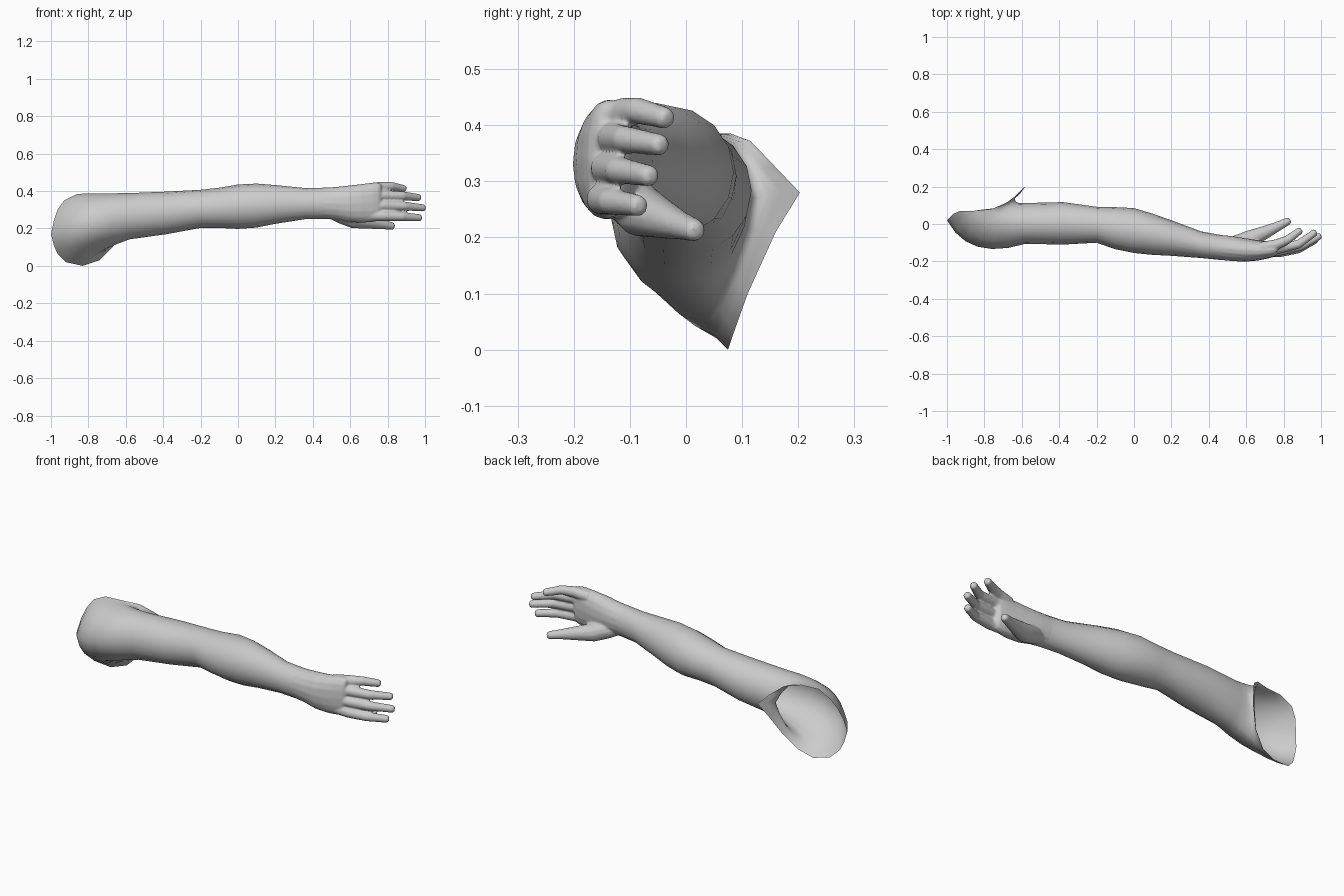
import bpy, bmesh, math
from mathutils import Vector

if "Cube" in bpy.data.objects:
    bpy.data.objects.remove(bpy.data.objects["Cube"])

SIDES = 16
skin = bpy.data.materials.new("skin grey")
skin.diffuse_color = (0.6, 0.6, 0.6, 1)
skin.use_nodes = True
skin.node_tree.nodes["Principled BSDF"].inputs["Base Color"].default_value = skin.diffuse_color


def ring(x, y0, y1, z0, z1, power=2.0):
    """Cross-section across x: starts at the back, then top, front, bottom."""
    pts = []
    for i in range(SIDES):
        a = 2 * math.pi * i / SIDES
        c, s = math.cos(a), math.sin(a)
        c = math.copysign(abs(c) ** (2 / power), c)
        s = math.copysign(abs(s) ** (2 / power), s)
        pts.append(Vector((x, (y0 + y1) / 2 + c * (y1 - y0) / 2,
                           (z0 + z1) / 2 + s * (z1 - z0) / 2)))
    return pts


def loft(bm, rings, caps):
    rows = [[bm.verts.new(p) for p in r] for r in rings]
    for a, b in zip(rows, rows[1:]):
        n = len(a)
        for i in range(n):
            j = (i + 1) % n
            bm.faces.new((a[i], a[j], b[j], b[i]))
    if caps:
        bm.faces.new(rows[0][::-1])
        bm.faces.new(rows[-1])


def digit(bm, path, radii):
    """Round tapered finger along a curved path, with a blunt tip."""
    path = [Vector(p) for p in path]
    tip_dir = (path[-1] - path[-2]).normalized()
    path.insert(-1, path[-1] - tip_dir * radii[-1] * 0.5)
    radii = radii + [radii[-1] * 0.65]
    rings = []
    for i, p in enumerate(path):
        d = (path[min(i + 1, len(path) - 1)] - path[max(i - 1, 0)]).normalized()
        u = Vector((0, 0, 1)).cross(d).normalized()
        v = d.cross(u)
        rings.append([p + (u * math.cos(t) + v * math.sin(t)) * radii[i]
                      for t in (2 * math.pi * k / 12 for k in range(12))])
    loft(bm, rings, True)


def make(name, bm):
    bmesh.ops.recalc_face_normals(bm, faces=bm.faces)
    me = bpy.data.meshes.new(name)
    bm.to_mesh(me)
    bm.free()
    me.materials.append(skin)
    ob = bpy.data.objects.new(name, me)
    bpy.context.collection.objects.link(ob)
    for p in me.polygons:
        p.use_smooth = True
    return ob


# Arm: open shoulder rim, flared shoulder, then upper arm and forearm
rim = [(-.58, .203, .28), (-.62, .16, .325), (-.68, .115, .372), (-.76, .08, .385),
       (-.86, .07, .385), (-.93, .07, .35), (-.965, .055, .30), (-.985, .035, .24),
       (-1, .02, .17), (-.985, .025, .11), (-.965, .035, .065), (-.92, .055, .02),
       (-.83, .075, 0), (-.74, .085, .03), (-.67, .11, .1), (-.61, .16, .21)]
sections = [(-.58, -.106, .112, .142, .389), (-.38, -.11, .117, .17, .397),
            (-.2, -.10, .092, .203, .407), (-.1, -.135, .09, .203, .418),
            (.0, -.155, .085, .198, .435), (.1, -.165, .055, .205, .44),
            (.2, -.17, .02, .225, .432), (.36, -.182, -.04, .25, .416),
            (.46, -.192, -.058, .252, .418), (.5, -.193, -.064, .252, .418)]
tube = [ring(*s) for s in sections]
shoulder = []
for t in (0, .17, .34, .5, .67, .84):
    row = []
    for i, (r, e) in enumerate(zip(map(Vector, rim), tube[0])):
        # bulge the deltoid forward; fold the armpit flap back over the opening
        back = max(0, math.cos(2 * math.pi * i / SIDES)) ** 1.5
        front = max(0, -math.cos(2 * math.pi * i / SIDES))
        c = Vector((.82 * r.x + .18 * e.x + .04 * front - .115 * back,
                    e.y * (1.88 if e.y < 0 else .92), (r.z + e.z) / 2))
        row.append(r * (1 - t) ** 2 + c * 2 * t * (1 - t) + e * t * t)
    shoulder.append(row)
bm = bmesh.new()
loft(bm, shoulder + tube, False)
make("arm", bm)

# Hand: palm, four fingers and thumb fused into one skin
bm = bmesh.new()
loft(bm, [ring(.45, -.191, -.057, .253, .417),
          ring(.52, -.198, -.064, .247, .422),
          ring(.59, -.202, -.075, .234, .43, 2.1),
          ring(.66, -.196, -.086, .231, .438, 2.2),
          ring(.72, -.184, -.094, .234, .446, 2.3),
          ring(.75, -.175, -.1, .24, .446, 2.3),
          ring(.765, -.163, -.112, .25, .44, 2.3)], True)
fingers = [
    [(.68, -.125, .41), (.76, -.11, .422), (.82, -.085, .426), (.895, -.03, .411)],
    [(.68, -.135, .37), (.78, -.13, .377), (.88, -.108, .375), (.975, -.04, .364)],
    [(.68, -.145, .32), (.78, -.142, .323), (.89, -.12, .32), (1.0, -.06, .309)],
    [(.68, -.145, .27), (.78, -.15, .268), (.88, -.133, .264), (.98, -.08, .256)]]
for f in fingers:
    digit(bm, f, [.03, .028, .024, .0195])
digit(bm, [(.47, -.125, .295), (.55, -.105, .272), (.62, -.08, .247), (.70, -.045, .234),
           (.77, -.012, .222), (.835, .021, .211)], [.03, .046, .047, .036, .026, .0205])
hand = make("hand", bm)
rem = hand.modifiers.new("fuse", 'REMESH')
rem.mode = 'VOXEL'
rem.voxel_size = 0.006
rem.use_smooth_shade = True
smooth = hand.modifiers.new("soften", 'SMOOTH')
smooth.factor = 0.5
smooth.iterations = 4
